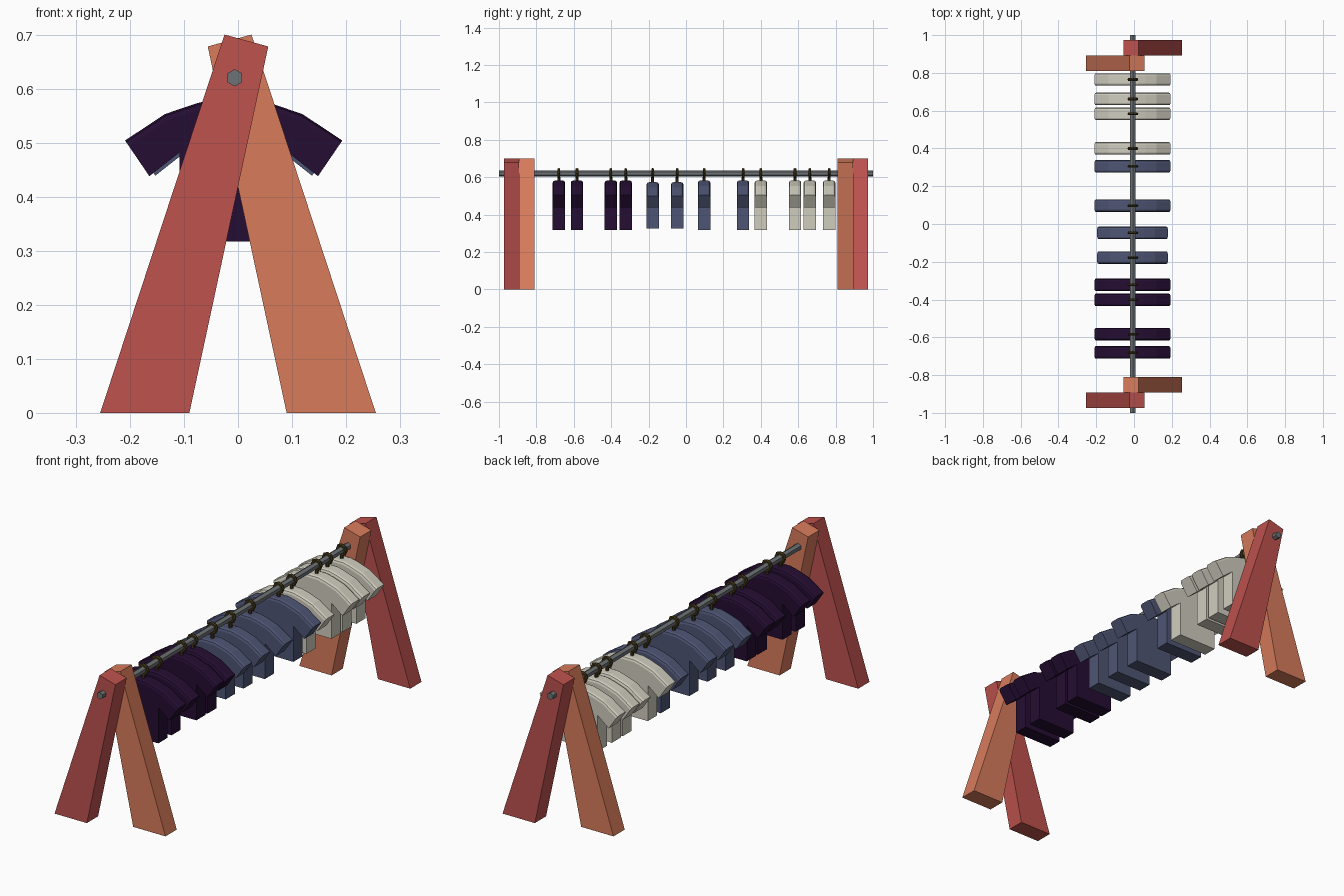
import bpy, bmesh, math
from mathutils import Matrix, Vector

cube = bpy.data.objects.get("Cube")
if cube:
    bpy.data.objects.remove(cube, do_unlink=True)


def material(name, rgb):
    m = bpy.data.materials.new(name)
    m.use_nodes = True
    m.diffuse_color = (*rgb, 1)
    m.node_tree.nodes["Principled BSDF"].inputs["Base Color"].default_value = (*rgb, 1)
    return m


red = material("red_wood", (0.51, 0.084, 0.076))
orange = material("orange_wood", (0.69, 0.20, 0.107))
steel = material("grey_steel", (0.156, 0.171, 0.178))
bronze = material("dark_bronze", (0.054, 0.037, 0.009))
purple = material("dark_purple_cloth", (0.018, 0.004, 0.032))
blue = material("slate_blue_cloth", (0.076, 0.091, 0.174))
cream = material("cream_cloth", (0.63, 0.61, 0.515))

ROD_X, ROD_Z = -0.006, 0.62


def finish(name, bm, mat):
    bmesh.ops.recalc_face_normals(bm, faces=bm.faces)
    mesh = bpy.data.meshes.new(name)
    bm.to_mesh(mesh)
    bm.free()
    mesh.materials.append(mat)
    obj = bpy.data.objects.new(name, mesh)
    bpy.context.collection.objects.link(obj)
    return obj


def prism(outline, y, depth):
    """Extrude an x-z outline along y, centred on y."""
    bm = bmesh.new()
    face = bm.faces.new([bm.verts.new((x, y - depth / 2, z)) for x, z in outline])
    new = bmesh.ops.extrude_face_region(bm, geom=[face])["geom"]
    verts = [g for g in new if isinstance(g, bmesh.types.BMVert)]
    bmesh.ops.translate(bm, verts=verts, vec=(0, depth, 0))
    return bm


# Crossed tapered legs; each end is the other turned half round
LEG = [(0.09, 0), (0.255, 0), (0.025, 0.7), (-0.056, 0.678)]
for end, s in (("front", 1), ("back", -1)):
    for part, side, y, mat in (("outer", -1, -0.933, red), ("inner", 1, -0.852, orange)):
        outline = [(x * side * s, z) for x, z in LEG]
        finish(f"{end}_{part}_leg", prism(outline, y * s, 0.082), mat)


# Hexagonal rod
bm = bmesh.new()
bmesh.ops.create_cone(bm, segments=6, radius1=0.016, radius2=0.016, depth=2, cap_ends=True)
bmesh.ops.rotate(bm, verts=bm.verts, matrix=Matrix.Rotation(math.pi / 2, 3, "X"))
bmesh.ops.translate(bm, verts=bm.verts, vec=(ROD_X, 0, ROD_Z))
finish("hanging_rod", bm, steel)


# Shirts: mirrored half outline, chamfered along shoulders and sleeves
HALF = [(0.1, 0.317), (0.1, 0.482), (0.156, 0.438), (0.201, 0.504),
        (0.127, 0.553), (0.068, 0.573), (0.03, 0.582)]


def shirt(name, y, scale, mat):
    pts = [(x * scale, 0.45 + (z - 0.45) * scale) for x, z in HALF]
    outline = pts + [(-x, z) for x, z in reversed(pts)]
    bm = prism([(x - 0.008, z) for x, z in outline], y, 0.066)
    edges = []
    for e in bm.edges:
        a, b = (v.co for v in e.verts)
        if abs(a.y - b.y) < 0.001 and min(a.z, b.z) > 0.47 and (a + b).z > 0.99:
            edges.append(e)
    bmesh.ops.bevel(bm, geom=edges, offset=0.012, segments=2, profile=0.5, affect="EDGES")
    finish(name, bm, mat)


# Hanger: eight-sided ring round the rod with a stem into the collar
def hanger(name, y):
    bm = bmesh.new()
    rings = []
    for i in range(8):
        a = math.tau * i / 8
        out = Vector((math.cos(a), 0, math.sin(a)))
        centre = Vector((ROD_X, y, ROD_Z)) + out * 0.021
        ring = []
        for j in range(6):
            b = math.tau * j / 6
            offset = out * math.cos(b) + Vector((0, math.sin(b), 0))
            ring.append(bm.verts.new(centre + offset * 0.008))
        rings.append(ring)
    for i in range(8):
        p, q = rings[i], rings[(i + 1) % 8]
        for j in range(6):
            k = (j + 1) % 6
            bm.faces.new((p[j], p[k], q[k], q[j]))
    bmesh.ops.create_cone(bm, segments=6, radius1=0.008, radius2=0.008, depth=0.04,
                          cap_ends=True, matrix=Matrix.Translation((ROD_X, y, 0.582)))
    finish(name, bm, bronze)


groups = (
    ("purple", purple, ((-0.68, 1), (-0.583, 1), (-0.402, 1), (-0.322, 1))),
    ("blue", blue, ((-0.178, 0.93), (-0.047, 0.93), (0.097, 1), (0.305, 1))),
    ("cream", cream, ((0.4, 1), (0.583, 1), (0.662, 1), (0.765, 1))),
)
for colour, mat, places in groups:
    for n, (y, scale) in enumerate(places, 1):
        shirt(f"{colour}_shirt_{n}", y, scale, mat)
        hanger(f"{colour}_hanger_{n}", y)
